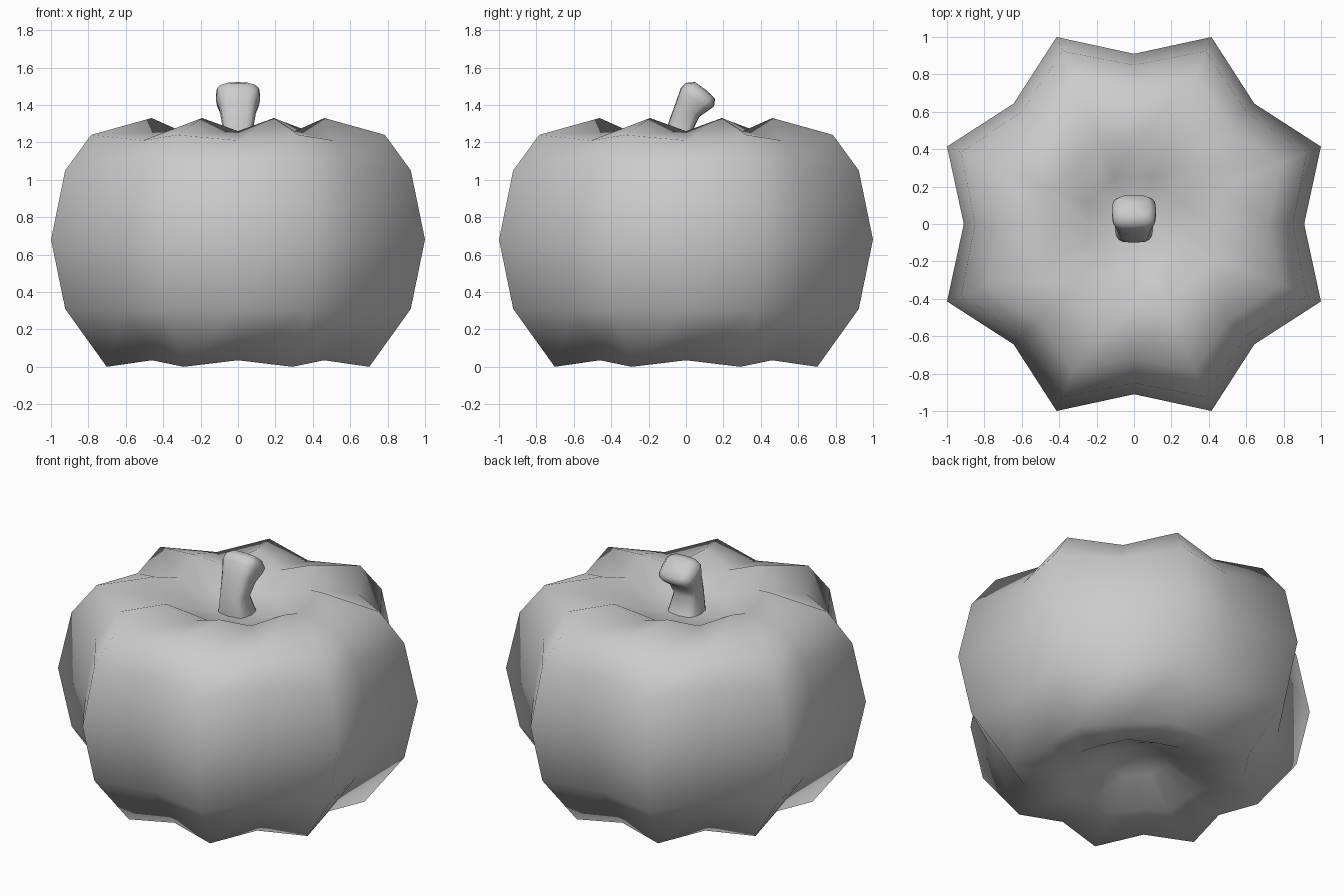
import bpy
from math import sin, cos, pi, radians, copysign

if "Cube" in bpy.data.objects:
    bpy.data.objects.remove(bpy.data.objects["Cube"])


def loft(name, rings, start, end):
    """Skin equal-sized rings and close both ends with a fan to a pole."""
    n = len(rings[0])
    verts = [p for ring in rings for p in ring]
    faces = []
    for r in range(len(rings) - 1):
        for i in range(n):
            j = (i + 1) % n
            faces.append((r * n + i, r * n + j, (r + 1) * n + j, (r + 1) * n + i))
    last = (len(rings) - 1) * n
    a, b = len(verts), len(verts) + 1
    verts += [start, end]
    for i in range(n):
        j = (i + 1) % n
        faces.append((a, j, i))
        faces.append((b, last + i, last + j))
    mesh = bpy.data.meshes.new(name)
    mesh.from_pydata(verts, [], faces)
    mesh.shade_smooth()
    obj = bpy.data.objects.new(name, mesh)
    bpy.context.collection.objects.link(obj)
    return obj


# Pumpkin body: eight ribs, profile rows are (ridge r, ridge z, valley r, valley z)
profile = [
    (0.20, 0.17, 0.19, 0.18),
    (0.43, 0.045, 0.41, 0.07),
    (0.76, 0.0, 0.65, 0.035),
    (1.0, 0.31, 0.85, 0.31),
    (1.082, 0.68, 0.91, 0.68),
    (1.0, 1.05, 0.85, 1.05),
    (0.85, 1.24, 0.72, 1.21),
    (0.50, 1.33, 0.43, 1.26),
    (0.27, 1.19, 0.25, 1.18),
]
body = []
for rr, rz, vr, vz in profile:
    ring = []
    for i in range(16):
        a = i * pi / 8
        r, z = (rr, rz) if i % 2 else (vr, vz)
        ring.append((r * cos(a), r * sin(a), z))
    body.append(ring)
# Half-step rotation puts ridges at 22.5 degrees, valleys on the axes
loft("pumpkin_body", body, (0, 0, 0.25), (0, 0, 1.15))

# Stem: rounded-square sections (centre y, centre z, half x, half y, tilt)
sections = [
    (0.0, 1.12, 0.11, 0.10, 0),
    (-0.01, 1.17, 0.10, 0.09, 0),
    (-0.03, 1.28, 0.082, 0.07, 8),
    (0.01, 1.38, 0.10, 0.075, 35),
    (0.045, 1.43, 0.118, 0.095, 40),
    (0.075, 1.455, 0.118, 0.098, 40),
    (0.102, 1.477, 0.085, 0.07, 40),
]


def soft(v):
    return copysign(abs(v) ** 0.6, v)


stem = []
for cy, cz, hx, hy, tilt in sections:
    t = radians(tilt)
    ring = []
    for i in range(16):
        a = i * pi / 8
        u, v = hx * soft(cos(a)), hy * soft(sin(a))
        ring.append((u, cy + v * cos(t), cz - v * sin(t)))
    stem.append(ring)
loft("stem", stem, (0, 0, 1.11), (0, 0.106, 1.481))
